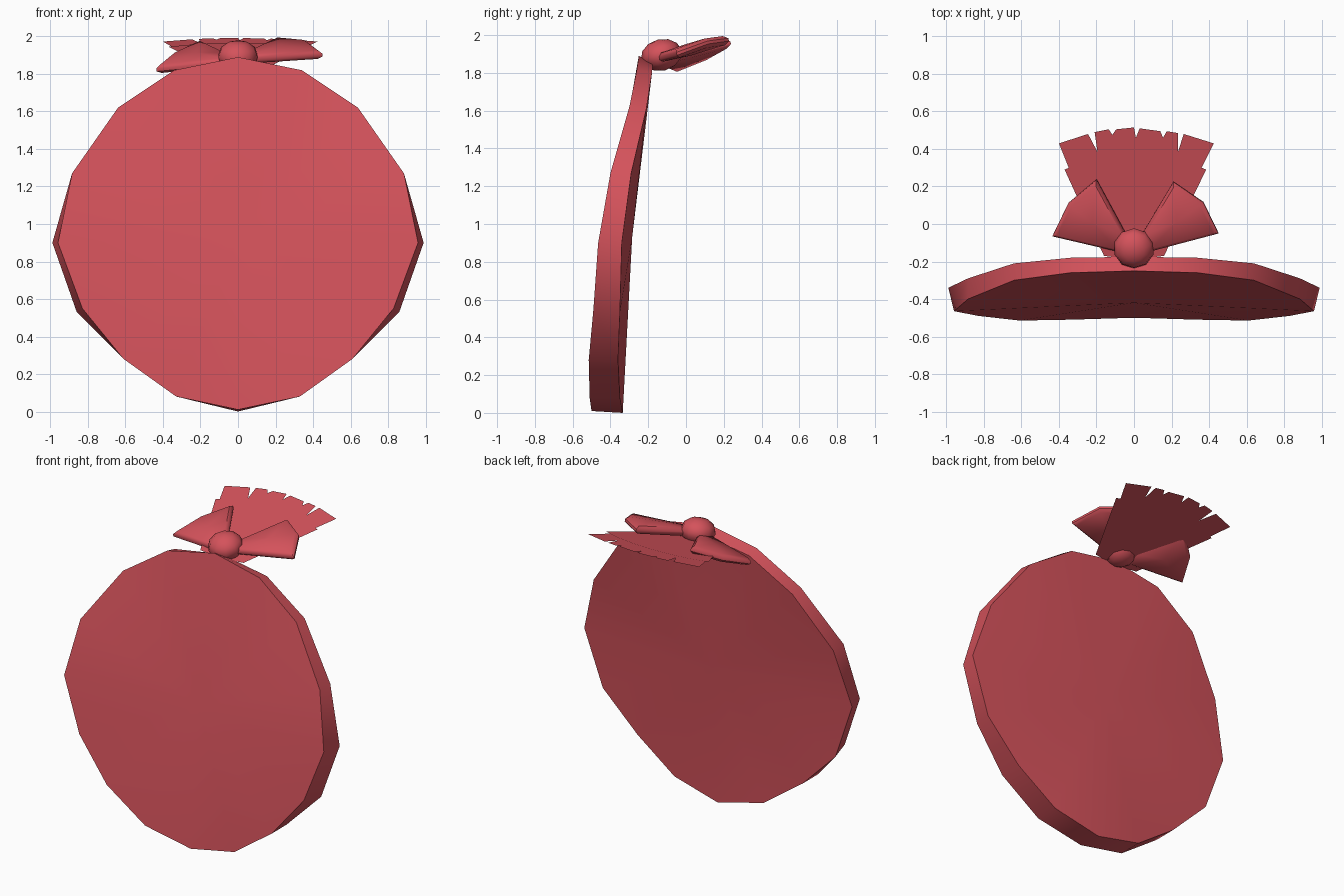
import bpy
import bmesh
from mathutils import Vector

cube = bpy.data.objects.get("Cube")
if cube:
    bpy.data.objects.remove(cube)

red = bpy.data.materials.new("soft red")
red.use_nodes = True
COLOR = (0.66, 0.085, 0.105, 1)
red.diffuse_color = COLOR
red.node_tree.nodes["Principled BSDF"].inputs["Base Color"].default_value = COLOR


def finish(bm, name, angle=0.6):
    """Turn a bmesh into a named red object with smooth shading."""
    bmesh.ops.recalc_face_normals(bm, faces=bm.faces)
    mesh = bpy.data.meshes.new(name)
    bm.to_mesh(mesh)
    bm.free()
    mesh.materials.append(red)
    obj = bpy.data.objects.new(name, mesh)
    bpy.context.collection.objects.link(obj)
    bpy.ops.object.select_all(action='DESELECT')
    obj.select_set(True)
    bpy.context.view_layer.objects.active = obj
    bpy.ops.object.shade_smooth_by_angle(angle=angle)
    return obj


def lens(name, rim_a, rim_b, centre_a, centre_b, angle=0.6):
    """Two matching rims joined by a wall, each closed by a fan."""
    bm = bmesh.new()
    a = [bm.verts.new(p) for p in rim_a]
    b = [bm.verts.new(p) for p in rim_b]
    ca, cb = bm.verts.new(centre_a), bm.verts.new(centre_b)
    for i in range(len(a)):
        j = (i + 1) % len(a)
        bm.faces.new((a[i], a[j], ca))
        bm.faces.new((b[j], b[i], cb))
        bm.faces.new((a[i], b[i], b[j], a[j]))
    return finish(bm, name, angle)


def mirrored(half):
    """Complete a rim that starts and ends on the centre line."""
    return half + [(-x, y, z) for x, y, z in half[-2:0:-1]]


# Bib: thick disc, leaning and gently cupped
front_half = [(0, -.25, 1.89), (.34, -.26, 1.82), (.64, -.30, 1.62),
              (.885, -.40, 1.27), (.96, -.465, .90), (.83, -.49, .55),
              (.61, -.515, .28), (.33, -.51, .08), (0, -.50, .01)]
back_half = [(0, -.175, 1.855), (.34, -.18, 1.80), (.64, -.21, 1.61),
             (.885, -.29, 1.27), (.99, -.34, .90), (.86, -.35, .53),
             (.61, -.36, .28), (.33, -.35, .08), (0, -.335, 0)]
lens("bib", mirrored(front_half), mirrored(back_half),
     (0, -.42, .93), (0, -.285, .93))


# Bow loops: puffy wedges with rounded-in edges
def bow_loop(name, outline):
    pts = [Vector(p) for p in outline]
    mid = sum(pts, Vector()) / len(pts)
    side = (pts[1] - pts[0]).cross(pts[-1] - pts[0]).normalized()
    if side.z < 0:
        side = -side
    bm = bmesh.new()
    rings = []
    for inset, lift in ((.12, .022), (0, .004), (0, -.012), (.12, -.028)):
        rings.append([bm.verts.new(p.lerp(mid, inset) + side * lift) for p in pts])
    n = len(pts)
    for low, high in zip(rings, rings[1:]):
        for i in range(n):
            j = (i + 1) % n
            bm.faces.new((low[i], low[j], high[j], high[i]))
    for ring, lift in ((rings[0], .03), (rings[-1], -.036)):
        tip = bm.verts.new(mid + side * lift)
        for i in range(n):
            bm.faces.new((ring[i], ring[(i + 1) % n], tip))
    finish(bm, name, 0.8)


bow_loop("left_bow_loop", [(.04, -.06, 1.90), (.21, .225, 1.98), (.37, .115, 1.965),
                           (.45, -.05, 1.905), (.07, -.15, 1.88)])
bow_loop("right_bow_loop", [(-.04, -.06, 1.89), (-.20, .235, 1.965), (-.35, .11, 1.895),
                            (-.435, -.065, 1.825), (-.07, -.15, 1.86)])

# Bow knot
bpy.ops.mesh.primitive_uv_sphere_add(segments=10, ring_count=6, radius=.11,
                                     location=(0, -.13, 1.895), rotation=(.24, 0, 0))
knot = bpy.context.object
knot.name = "bow_knot"
knot.scale = (1, 1, .76)
knot.data.materials.append(red)
bpy.ops.object.shade_smooth_by_angle(angle=1.0)


# Lace: two thin fans, rising toward the back
def lace(name, outline, base, slope):
    bm = bmesh.new()
    bm.faces.new([bm.verts.new((x, y, base + slope * y)) for x, y in outline])
    finish(bm, name)


lace("long_lace", [
    (-.15, -.16), (.15, -.16), (.35, .28), (.425, .43), (.265, .48), (.235, .385),
    (.235, .485), (.175, .495), (.155, .46), (.14, .495), (.03, .51), (.01, .46),
    (0, .515), (-.095, .505), (-.115, .475), (-.135, .505), (-.21, .49),
    (-.195, .385), (-.245, .48), (-.4, .43), (-.34, .28)], 1.872, .235)
lace("short_lace", [
    (-.16, -.17), (0, -.19), (.16, -.17), (.385, .29), (.26, .34), (.13, .367), (0, .375),
    (-.13, .367), (-.25, .34), (-.37, .29)], 1.877, .235)
